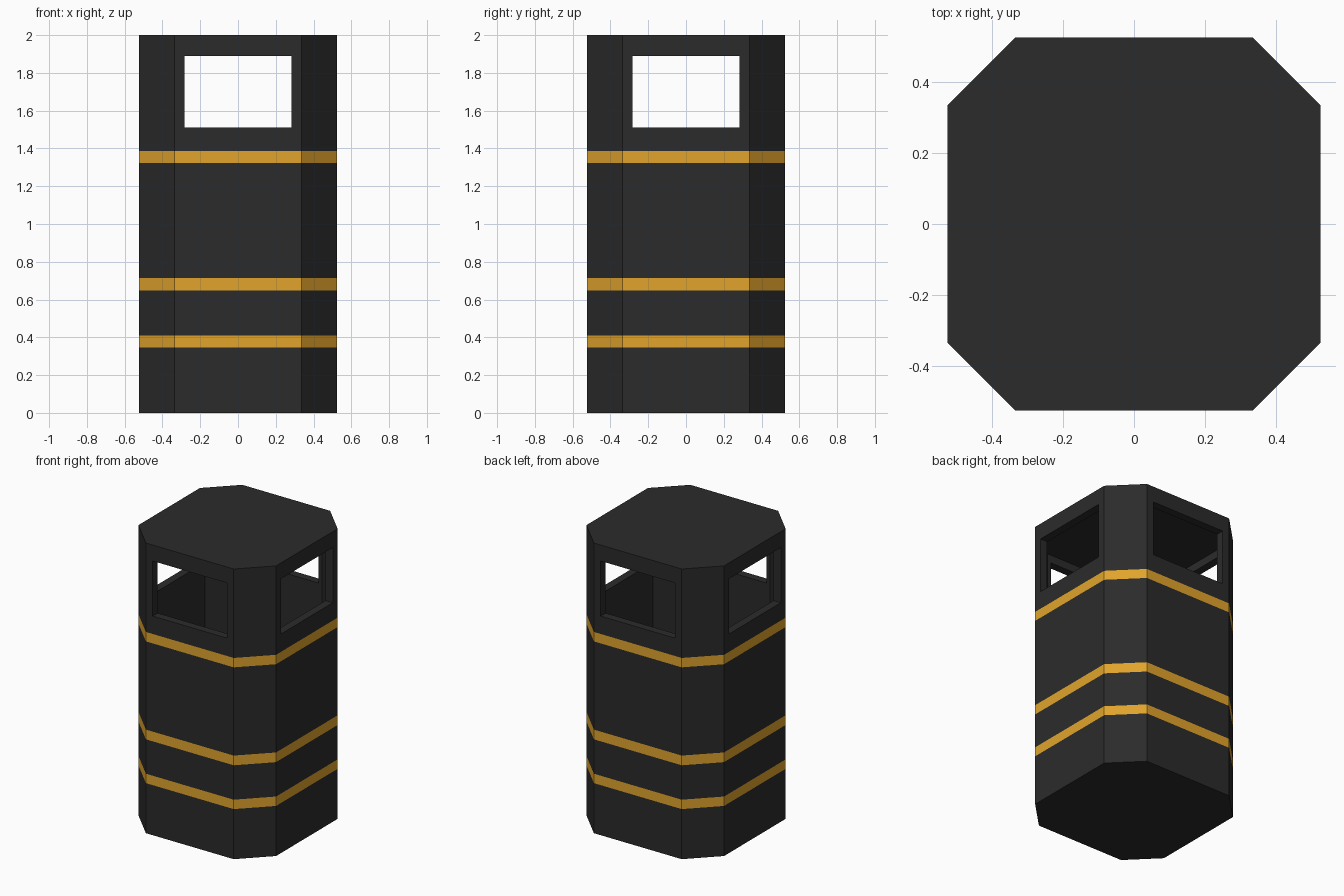
import bpy, bmesh

if "Cube" in bpy.data.objects:
    bpy.data.objects.remove(bpy.data.objects["Cube"])

HALF, CORNER, WALL, HEIGHT = 0.525, 0.335, 0.055, 2.0
STRIPES = [(0.345, 0.41), (0.647, 0.714), (1.322, 1.387)]
WIN_HALF, WIN_Z0, WIN_Z1 = 0.283, 1.51, 1.89


def material(name, rgb):
    m = bpy.data.materials.new(name)
    m.diffuse_color = (*rgb, 1)
    m.use_nodes = True
    m.node_tree.nodes["Principled BSDF"].inputs["Base Color"].default_value = m.diffuse_color
    return m


def octagon_prism(name, half, corner, levels):
    """Chamfered square stacked through the given z levels."""
    h, c = half, corner
    outline = [(c, -h), (h, -c), (h, c), (c, h), (-c, h), (-h, c), (-h, -c), (-c, -h)]
    bm = bmesh.new()
    rings = [[bm.verts.new((x, y, z)) for x, y in outline] for z in levels]
    bm.faces.new(rings[0][::-1])
    bm.faces.new(rings[-1])
    for low, high in zip(rings, rings[1:]):
        for i in range(8):
            j = (i + 1) % 8
            bm.faces.new((low[i], low[j], high[j], high[i]))
    mesh = bpy.data.meshes.new(name)
    bm.to_mesh(mesh)
    bm.free()
    obj = bpy.data.objects.new(name, mesh)
    bpy.context.collection.objects.link(obj)
    return obj


def box(name, size, z):
    bpy.ops.mesh.primitive_cube_add(size=1, location=(0, 0, z))
    obj = bpy.context.object
    obj.name = name
    obj.scale = size
    bpy.ops.object.transform_apply(location=True, rotation=False, scale=True)
    return obj


def cut(obj, cutter):
    mod = obj.modifiers.new("cut", 'BOOLEAN')
    mod.operation, mod.solver, mod.object = 'DIFFERENCE', 'EXACT', cutter
    bpy.context.view_layer.objects.active = obj
    bpy.ops.object.modifier_apply(modifier=mod.name)
    bpy.data.objects.remove(cutter)


# Octagonal shell, with rings at the stripe edges
levels = [0] + [z for s in STRIPES for z in s] + [HEIGHT]
shell = octagon_prism("booth_shell", HALF, CORNER, levels)
shell.data.materials.append(material("dark", (0.024, 0.024, 0.024)))
shell.data.materials.append(material("gold", (0.75, 0.37, 0.025)))

# Flush gold stripes
for face in shell.data.polygons:
    z = face.center.z
    if abs(face.normal.z) < 0.5 and any(a < z < b for a, b in STRIPES):
        face.material_index = 1

# Hollow interior
cut(shell, octagon_prism("interior_cutter", HALF - WALL, CORNER - WALL * 0.414,
                         [WALL, HEIGHT - WALL]))

# Window openings through all four wide sides
win_z, win_h = (WIN_Z0 + WIN_Z1) / 2, WIN_Z1 - WIN_Z0
for size in ((2 * WIN_HALF, 2, win_h), (2, 2 * WIN_HALF, win_h)):
    cut(shell, box("window_cutter", size, win_z))

# Interior is plain dark
for face in shell.data.polygons:
    x, y, _ = face.center
    if max(abs(x), abs(y), (abs(x) + abs(y)) * HALF / (HALF + CORNER)) < HALF - 0.01:
        face.material_index = 0
